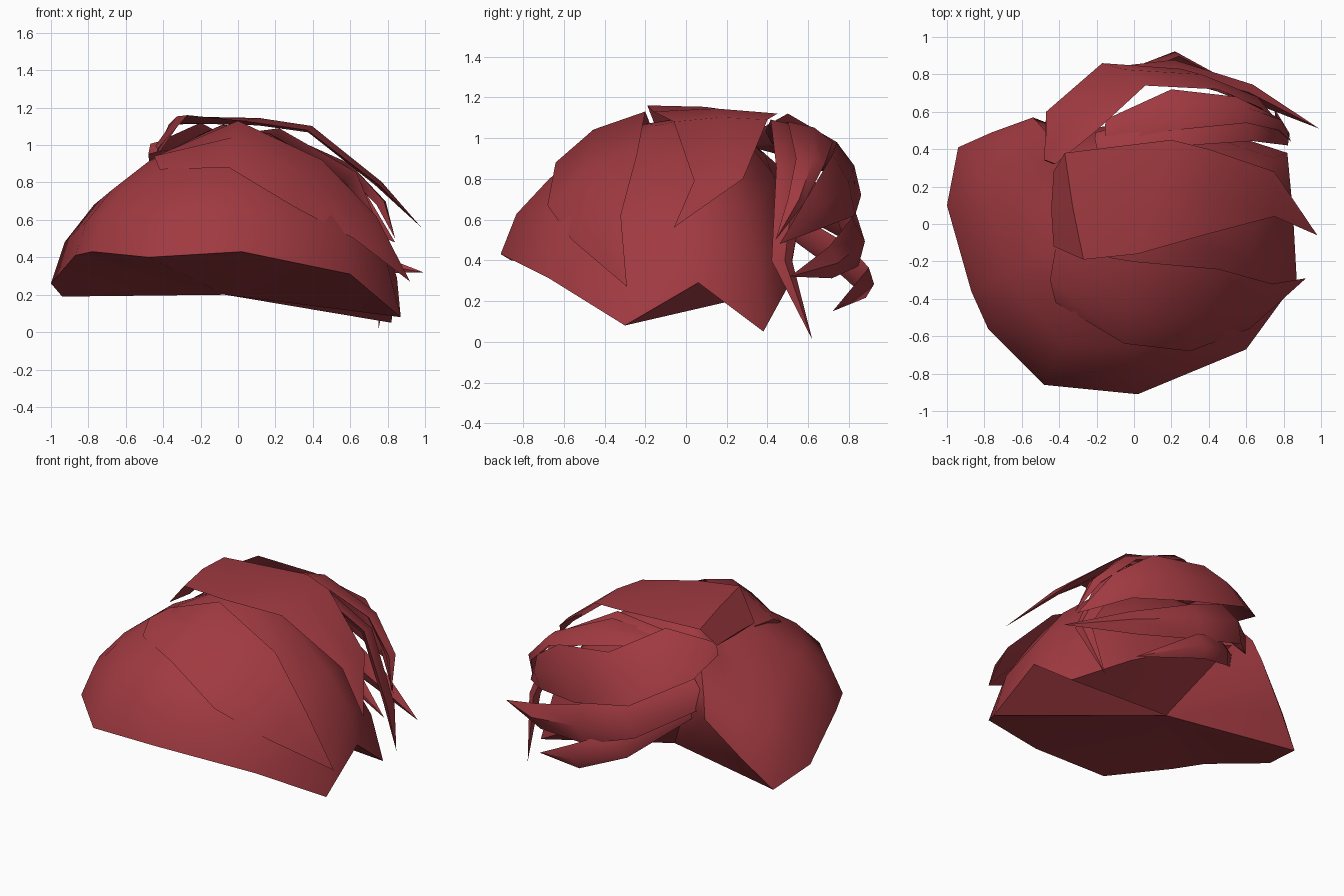
import bpy
import bmesh
from mathutils import Vector

default_cube = bpy.data.objects.get("Cube")
if default_cube:
    bpy.data.objects.remove(default_cube, do_unlink=True)

# Single hair colour
hair_red = bpy.data.materials.new("hair_red")
hair_red.use_nodes = True
colour = (0.35, 0.042, 0.052, 1)
hair_red.diffuse_color = colour
hair_red.node_tree.nodes["Principled BSDF"].inputs["Base Color"].default_value = colour


def finish(name, mesh_data, angle):
    """Turn a bmesh into a smooth shaded, coloured object."""
    bmesh.ops.recalc_face_normals(mesh_data, faces=mesh_data.faces)
    mesh = bpy.data.meshes.new(name)
    mesh_data.to_mesh(mesh)
    mesh_data.free()
    mesh.materials.append(hair_red)
    obj = bpy.data.objects.new(name, mesh)
    bpy.context.collection.objects.link(obj)
    bpy.ops.object.select_all(action="DESELECT")
    obj.select_set(True)
    bpy.context.view_layer.objects.active = obj
    bpy.ops.object.shade_smooth_by_angle(angle=angle)
    return obj


def bridge(mesh_data, first, second):
    """Join two closed rings of vertices with quads."""
    count = len(first)
    for i in range(count):
        j = (i + 1) % count
        mesh_data.faces.new((first[i], first[j], second[j], second[i]))


def fan(mesh_data, ring, point):
    """Close a ring of vertices onto one point."""
    tip = mesh_data.verts.new(point)
    for i in range(len(ring)):
        mesh_data.faces.new((ring[i], ring[(i + 1) % len(ring)], tip))


def build_cap(name, rim, apex, underside, profile):
    """Dome lofted from an uneven rim to the crown, flatter towards -x."""
    bm = bmesh.new()
    rings = []
    for spread, rise in profile:
        ring = []
        for x, y, z in rim:
            slope = rise * (1 - 0.1 * max(0, -x))
            ring.append(bm.verts.new((
                apex.x + (x - apex.x) * spread,
                apex.y + (y - apex.y) * spread,
                z + (apex.z - z) * slope)))
        rings.append(ring)
    for lower, upper in zip(rings, rings[1:]):
        bridge(bm, lower, upper)
    fan(bm, rings[-1], apex)
    fan(bm, rings[0], underside)
    return finish(name, bm, 0.9)


HEAD_CENTRE = Vector((0, 0.1, 0.45))


def build_sheet_lock(name, upper, lower, tip, bulge):
    """Pointed lock between two edge paths, ridged outside and inside."""
    bm = bmesh.new()
    rings = []
    for a, b in zip(upper, lower):
        a, b = Vector(a), Vector(b)
        middle = (a + b) / 2
        outward = (middle - HEAD_CENTRE).normalized()
        section = (a, middle + outward * bulge, b, middle - outward * bulge)
        rings.append([bm.verts.new(p) for p in section])
    for first, second in zip(rings, rings[1:]):
        bridge(bm, first, second)
    bm.faces.new(rings[0])
    fan(bm, rings[-1], tip)
    return finish(name, bm, 0.8)


def build_swept_lock(name, path, widths, bulge):
    """Pointed lock along a centre path, lying flat against the head."""
    points = [Vector(p) for p in path]
    upper, lower = [], []
    for i, width in enumerate(widths):
        tangent = points[i + 1] - points[max(i - 1, 0)]
        outward = points[i] - HEAD_CENTRE
        across = outward.cross(tangent).normalized() * width / 2
        upper.append(points[i] + across)
        lower.append(points[i] - across)
    return build_sheet_lock(name, upper, lower, points[-1], bulge)


# Main cap: the rim climbs at the back into a notch under the parting
hairline = [
    (-1, 0.1, 0.26), (-0.87, -0.36, 0.41), (-0.78, -0.56, 0.43),
    (-0.48, -0.86, 0.4), (0.02, -0.91, 0.43), (0.6, -0.67, 0.31),
    (0.87, -0.3, 0.08), (0.85, 0.06, 0.29), (0.82, 0.38, 0.05),
    (0.45, 0.5, 0.27), (0.02, 0.54, 0.5), (-0.36, 0.5, 0.68),
    (-0.54, 0.57, 0.62), (-0.76, 0.49, 0.38), (-0.94, 0.41, 0.19),
]
build_cap("hair_cap", hairline, Vector((-0.08, 0.06, 1.11)), (-0.07, 0.22, 0.2),
          [(1, 0), (0.92, 0.29), (0.75, 0.55), (0.5, 0.79), (0.27, 0.94)])

# Broad fringe swept across the front
build_sheet_lock(
    "front_fringe",
    [(-0.42, -0.13, 0.95), (0, -0.2, 1.13), (0.45, -0.24, 0.92), (0.74, -0.32, 0.62)],
    [(-0.42, -0.42, 0.87), (-0.05, -0.64, 0.88), (0.3, -0.68, 0.67), (0.62, -0.56, 0.5)],
    (0.92, -0.29, 0.27), 0.05)

# Broad lock folded over the top
build_sheet_lock(
    "top_lock",
    [(-0.43, 0.28, 0.98), (-0.37, 0.38, 1.11), (0.2, 0.45, 1.12),
     (0.4, 0.4, 1.09), (0.75, 0.28, 0.8)],
    [(-0.43, -0.12, 0.98), (-0.27, -0.19, 1.16), (0.02, -0.16, 1.13),
     (0.37, -0.06, 1.08), (0.75, 0.04, 0.79)],
    (0.98, -0.06, 0.56), 0.02)

# Broad locks covering the back of the crown
build_sheet_lock(
    "crown_back_lock",
    [(-0.15, 0.44, 1.03), (0.2, 0.5, 1.08), (0.6, 0.54, 0.9), (0.78, 0.5, 0.7)],
    [(-0.15, 0.56, 1), (0.2, 0.72, 0.98), (0.55, 0.68, 0.87), (0.75, 0.58, 0.68)],
    (0.84, 0.44, 0.5), 0.03)
build_sheet_lock(
    "upper_back_lock",
    [(-0.42, 0.32, 1.02), (-0.2, 0.5, 1.12), (0.06, 0.74, 0.98),
     (0.45, 0.72, 0.92), (0.68, 0.62, 0.75)],
    [(-0.48, 0.34, 0.95), (-0.47, 0.6, 0.88), (-0.17, 0.86, 0.72),
     (0.25, 0.83, 0.62), (0.6, 0.7, 0.57)],
    (0.84, 0.46, 0.48), 0.03)

# Narrow locks wrapping around the back from the parting
build_swept_lock(
    "side_lock",
    [(-0.2, 0.44, 1), (0.2, 0.5, 1.04), (0.6, 0.52, 0.82),
     (0.8, 0.47, 0.4), (0.75, 0.62, 0.01)], (0.12, 0.2, 0.18, 0.11), 0.035)
build_swept_lock(
    "middle_back_lock",
    [(-0.43, 0.48, 0.75), (-0.12, 0.79, 0.61), (0.2, 0.83, 0.49),
     (0.6, 0.71, 0.39), (0.99, 0.51, 0.32)], (0.22, 0.28, 0.25, 0.16), 0.05)
build_swept_lock(
    "lower_back_lock",
    [(-0.36, 0.45, 0.62), (-0.06, 0.78, 0.4), (0.21, 0.89, 0.29),
     (0.59, 0.72, 0.15)], (0.14, 0.18, 0.16), 0.035)
